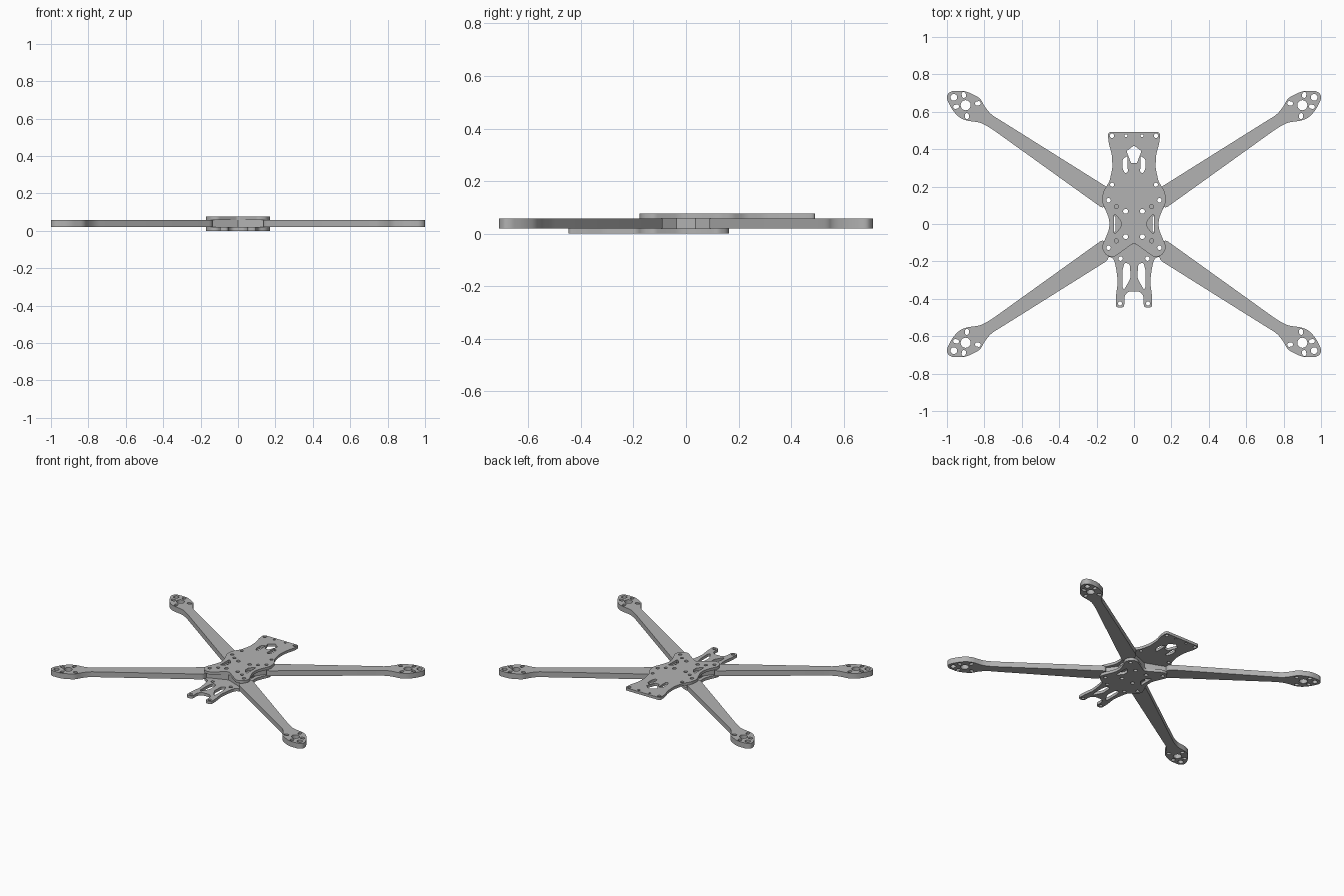
import bpy, bmesh, math
from mathutils import Vector

if "Cube" in bpy.data.objects:
    bpy.data.objects.remove(bpy.data.objects["Cube"])

grey = bpy.data.materials.new("carbon grey")
grey.diffuse_color = (0.45, 0.45, 0.45, 1)
grey.use_nodes = True
grey.node_tree.nodes["Principled BSDF"].inputs["Base Color"].default_value = grey.diffuse_color


def rounded(pts, r, seg=5):
    """Closed polygon with every corner softened by up to r."""
    out = []
    for i, p in enumerate(pts):
        p, a, b = Vector(p), Vector(pts[i - 1]), Vector(pts[(i + 1) % len(pts)])
        da, db = a - p, b - p
        t = min(r, 0.48 * da.length, 0.48 * db.length)
        s, e = p + da.normalized() * t, p + db.normalized() * t
        for k in range(seg + 1):
            u = k / seg
            out.append(s * (1 - u) ** 2 + p * 2 * u * (1 - u) + e * u * u)
    return out


def circle(x, y, r, n=20):
    return [Vector((x + r * math.cos(i * math.tau / n), y + r * math.sin(i * math.tau / n))) for i in range(n)]


def slot(x, y, ang, half, r, n=8):
    """Rounded slot centred on x, y and pointing along ang."""
    out = []
    for side in (0, math.pi):
        for i in range(n + 1):
            a = ang + side - math.pi / 2 + i * math.pi / n
            out.append(Vector((x + half * math.cos(ang + side) + r * math.cos(a),
                               y + half * math.sin(ang + side) + r * math.sin(a))))
    return out


def flip(loop, sx=1, sy=1):
    return [Vector((p[0] * sx, p[1] * sy)) for p in loop]


def both(loops):
    return [flip(l, s) for l in loops for s in (1, -1)]


def mirrored(half):
    """Full outline from the right-hand half, which starts and ends on x = 0."""
    return half + [(-x, y) for x, y in reversed(half) if x > 0]


def plate(name, loops, z0, z1):
    """Extrude an outline with holes into a flat sheet."""
    cu = bpy.data.curves.new(name, 'CURVE')
    cu.dimensions, cu.fill_mode = '2D', 'BOTH'
    cu.extrude = (z1 - z0) / 2
    for l in loops:
        sp = cu.splines.new('POLY')
        sp.points.add(len(l) - 1)
        for q, p in zip(sp.points, l):
            q.co = (p[0], p[1], 0, 1)
        sp.use_cyclic_u = True
    tmp = bpy.data.objects.new(name + "_curve", cu)
    bpy.context.collection.objects.link(tmp)
    dg = bpy.context.evaluated_depsgraph_get()
    me = bpy.data.meshes.new_from_object(tmp.evaluated_get(dg))
    bpy.data.objects.remove(tmp)
    bm = bmesh.new()
    bm.from_mesh(me)
    bmesh.ops.remove_doubles(bm, verts=bm.verts, dist=1e-5)
    bmesh.ops.recalc_face_normals(bm, faces=bm.faces)
    bmesh.ops.translate(bm, verts=bm.verts, vec=(0, 0, (z0 + z1) / 2))
    for f in bm.faces:
        f.smooth = True
        f.material_index = 0
    bm.to_mesh(me)
    bm.free()
    me.set_sharp_from_angle(angle=math.radians(30))
    me.name = name
    me.materials.clear()
    me.materials.append(grey)
    ob = bpy.data.objects.new(name, me)
    bpy.context.collection.objects.link(ob)


Z = (0.0, 0.02, 0.058, 0.077)

# Screw holes shared by arms and plates
through = [circle(0.136, 0.127, 0.012), circle(0.045, 0.068, 0.013)]
clamp = both(through + [flip(l, 1, -1) for l in through])
small = both([circle(0.094, 0.093, 0.011), circle(0.094, -0.09, 0.011)])

# Arms: tapered beam with a motor mount, meeting at the centre
head = [(0.13, 0.188), (0.715, 0.555), (0.765, 0.585), (0.80, 0.63), (0.822, 0.673),
        (0.90, 0.712), (0.975, 0.712), (1.0, 0.692), (1.0, 0.665), (0.975, 0.615),
        (0.94, 0.573), (0.90, 0.553), (0.82, 0.543), (0.765, 0.512), (0.16, 0.078)]
arm = rounded(head, 0.03)
arm += [Vector(p) for p in ((0.1, 0.036), (0.1, 0), (0, 0), (0, 0.105))]
mount = [circle(0.90, 0.635, 0.027), circle(0.963, 0.677, 0.018)]
for x, y in ((0.835, 0.645), (0.910, 0.690), (0.951, 0.627), (0.893, 0.577)):
    mount.append(slot(x, y, math.atan2(y - 0.635, x - 0.90), 0.005, 0.011))
for sx, side in ((1, "right"), (-1, "left")):
    for sy, end in ((1, "back"), (-1, "front")):
        plate(f"{end}_{side}_arm", [flip(l, sx, sy) for l in [arm] + mount + through], Z[1], Z[2])

# Top plate: long tail to the back, notch at the front
top = [(0, 0.492), (0.139, 0.492), (0.137, 0.44), (0.118, 0.37), (0.115, 0.30), (0.132, 0.225),
       (0.165, 0.175), (0.172, 0.12), (0.152, 0.075), (0.132, 0.025), (0.132, -0.025),
       (0.152, -0.075), (0.174, -0.125), (0.15, -0.168), (0.11, -0.180), (0, -0.10)]
window = rounded([(0.107, 0.052), (0.093, 0.045), (0.070, 0.015), (0.070, -0.015),
                  (0.093, -0.045), (0.107, -0.052)], 0.008)
holes = both([circle(0.117, 0.21, 0.011), circle(0.118, 0.472, 0.012), circle(0.043, 0.472, 0.008),
              rounded([(0.035, 0.365), (0.062, 0.345), (0.062, 0.30), (0.05, 0.272), (0.033, 0.275)], 0.01),
              window])
shield = rounded([(0, 0.42), (0.04, 0.39), (0.015, 0.325), (-0.015, 0.325), (-0.04, 0.39)], 0.006)
plate("top_plate", [rounded(mirrored(top), 0.018), shield] + holes + clamp + small, Z[2], Z[3])

# Bottom plate: same body with a forked nose to the front
bottom = [(0, 0.10), (0.11, 0.167), (0.15, 0.160), (0.174, 0.12), (0.152, 0.075), (0.132, 0.025),
          (0.132, -0.025), (0.152, -0.075), (0.174, -0.125), (0.15, -0.168), (0.108, -0.185),
          (0.095, -0.24), (0.086, -0.31), (0.096, -0.38), (0.098, -0.447), (0.052, -0.447),
          (0.052, -0.385), (0.03, -0.360), (0, -0.360)]
nose = both([circle(0.072, -0.185, 0.012), circle(0.075, -0.425, 0.011),
             rounded([(0.05, -0.205), (0.022, -0.215), (0.018, -0.29), (0.052, -0.35),
                      (0.062, -0.34), (0.062, -0.25)], 0.014), window])
plate("bottom_plate", [rounded(mirrored(bottom), 0.018)] + nose + clamp, Z[0], Z[1])
